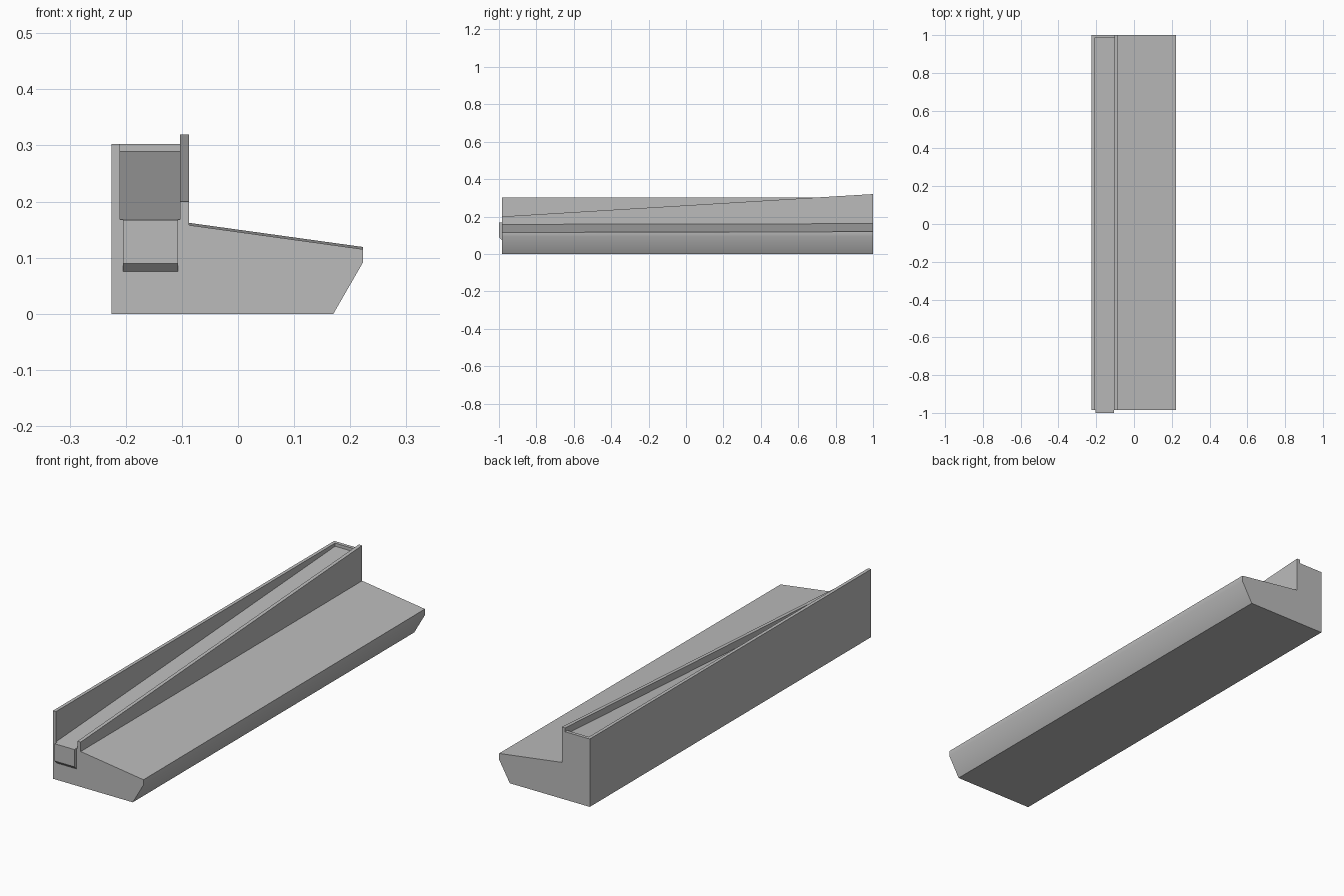
import bpy
import bmesh
import math

default = bpy.data.objects.get("Cube")
if default:
    bpy.data.objects.remove(default, do_unlink=True)

grey = bpy.data.materials.new("plain_grey")
grey.use_nodes = True
colour = (0.5, 0.5, 0.5, 1)
grey.diffuse_color = colour
grey.node_tree.nodes["Principled BSDF"].inputs["Base Color"].default_value = colour


def loft(name, front, back, y0, y1):
    """Solid between an x-z profile at y0 and a matching one at y1."""
    bm = bmesh.new()
    a = [bm.verts.new((x, y0, z)) for x, z in front]
    b = [bm.verts.new((x, y1, z)) for x, z in back]
    bm.faces.new(a)
    bm.faces.new(b[::-1])
    for i in range(len(a)):
        j = (i + 1) % len(a)
        bm.faces.new((a[i], b[i], b[j], a[j]))
    bmesh.ops.recalc_face_normals(bm, faces=bm.faces)
    mesh = bpy.data.meshes.new(name)
    bm.to_mesh(mesh)
    bm.free()
    mesh.materials.append(grey)
    obj = bpy.data.objects.new(name, mesh)
    bpy.context.collection.objects.link(obj)
    return obj


def rect(x0, x1, z0, z1):
    return [(x0, z0), (x1, z0), (x1, z1), (x0, z1)]


def activate(obj):
    bpy.ops.object.select_all(action="DESELECT")
    obj.select_set(True)
    bpy.context.view_layer.objects.active = obj


def cut(obj, cutter):
    cutter.hide_render = True
    mod = obj.modifiers.new("cut", "BOOLEAN")
    mod.operation = "DIFFERENCE"
    mod.solver = "EXACT"
    mod.object = cutter
    activate(obj)
    bpy.ops.object.modifier_apply(modifier=mod.name)
    bpy.data.objects.remove(cutter, do_unlink=True)


FRONT, BACK = -0.985, 1.0
LEFT, RIGHT = -0.21, -0.103      # inner sides of the channel


# Body: chamfered base, sloping deck and the full-height upstand
def section(rise):
    return [(-0.225, 0), (0.17, 0), (0.223, 0.092), (0.223, 0.115 + rise),
            (-0.087, 0.158 + rise), (-0.087, 0.321), (RIGHT, 0.321),
            (RIGHT, 0.303), (-0.225, 0.303)]


body = loft("channel_body", section(0), section(0.004), FRONT, BACK)

# Channel with a rising floor, closed by a thin wall at the back
cut(body, loft("channel_cutter", rect(LEFT, RIGHT, 0.167, 0.5),
               rect(LEFT, RIGHT, 0.289, 0.5), -1.0, 0.985))

# Sloping top of the divider beside the deck
cut(body, loft("divider_cutter", rect(-0.2, 0, 0.2, 0.5),
               rect(-0.2, 0, 0.32, 0.5), FRONT - 0.001, BACK + 0.001))

# Lip under the open end of the channel
lip = loft("front_lip", rect(-0.205, -0.107, 0.09, 0.167),
           rect(-0.205, -0.107, 0.075, 0.168), -1.0, FRONT)

for part in (body, lip):
    activate(part)
    bpy.ops.object.shade_smooth_by_angle(angle=math.radians(32))
